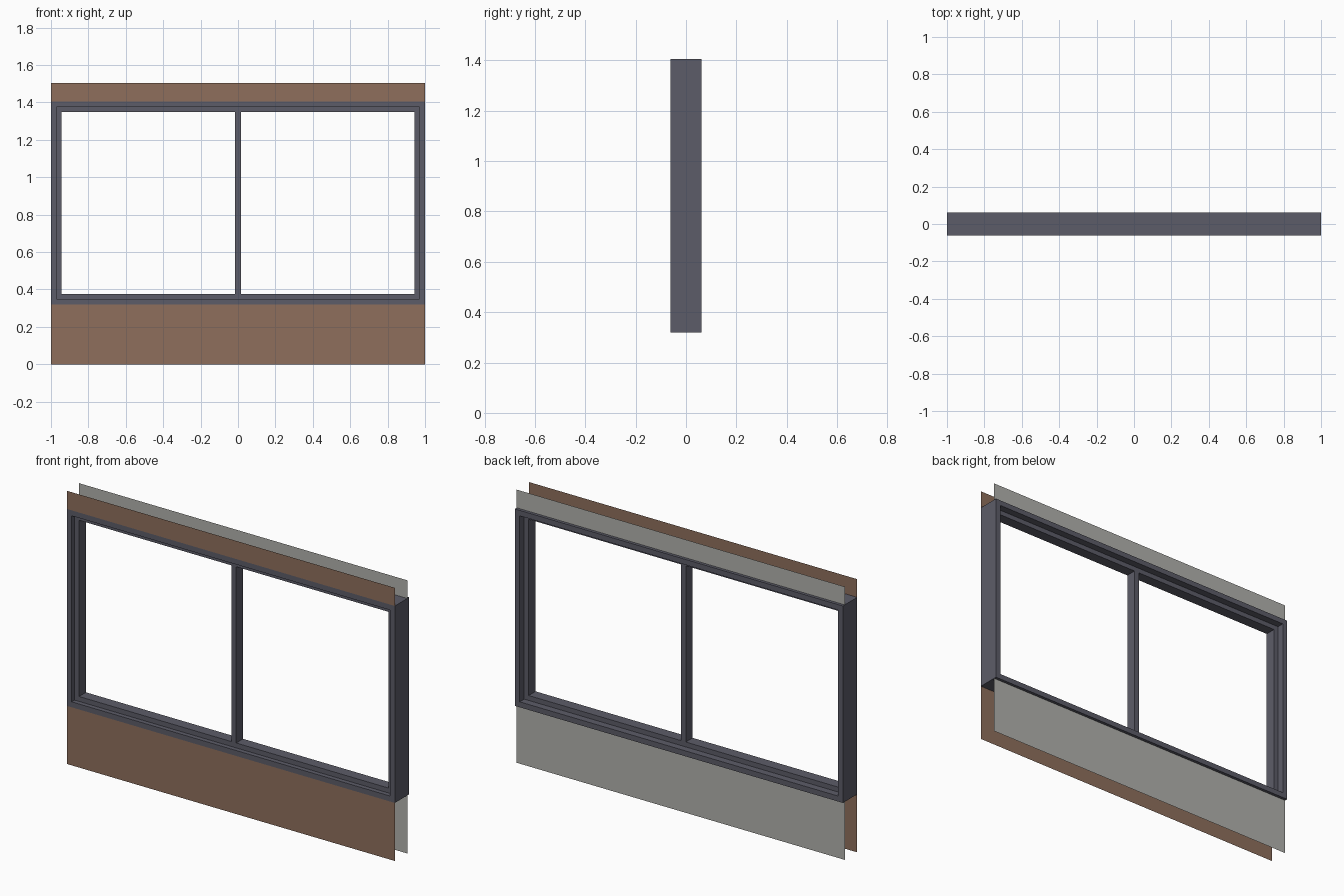
import bpy
import bmesh

if "Cube" in bpy.data.objects:
    bpy.data.objects.remove(bpy.data.objects["Cube"])


def material(name, colour):
    mat = bpy.data.materials.new(name)
    mat.use_nodes = True
    mat.diffuse_color = (*colour, 1)
    bsdf = next(n for n in mat.node_tree.nodes if n.type == "BSDF_PRINCIPLED")
    bsdf.inputs["Base Color"].default_value = (*colour, 1)
    return mat


def finish(name, bm, mat):
    mesh = bpy.data.meshes.new(name)
    bm.to_mesh(mesh)
    bm.free()
    mesh.materials.append(mat)
    obj = bpy.data.objects.new(name, mesh)
    bpy.context.collection.objects.link(obj)
    return obj


def rectangle(bm, half, bottom, top, y):
    corners = ((-half, bottom), (half, bottom), (half, top), (-half, top))
    return [bm.verts.new((x, y, z)) for x, z in corners]


def ring(name, half, bottom, top, width, front, back, mat):
    """Mitred rectangular frame: four loops bridged into a closed tube."""
    bm = bmesh.new()
    inner = (half - width, bottom + width, top - width)
    loops = [rectangle(bm, half, bottom, top, front),
             rectangle(bm, *inner, front),
             rectangle(bm, *inner, back),
             rectangle(bm, half, bottom, top, back)]
    for a, b in zip(loops, loops[1:] + loops[:1]):
        for i in range(4):
            j = (i + 1) % 4
            bm.faces.new((a[i], a[j], b[j], b[i]))
    bmesh.ops.recalc_face_normals(bm, faces=bm.faces)
    return finish(name, bm, mat)


def panel(name, bottom, top, y, mat):
    """Single-surface wall skin, facing away from the frame's centre."""
    bm = bmesh.new()
    verts = rectangle(bm, HALF, bottom, top, y)
    bm.faces.new(verts if y < 0 else verts[::-1])
    return finish(name, bm, mat)


frame_grey = material("slate frame", (0.108, 0.108, 0.14))
brown = material("outer wall brown", (0.275, 0.159, 0.107))
light_grey = material("inner wall grey", (0.445, 0.445, 0.418))

HALF, SILL, HEAD, TOP = 1.0, 0.32, 1.405, 1.505
DEPTH, RIM, SASH = 0.0625, 0.03, 0.027
SASH_FRONT, SASH_BACK = -0.037, 0.023

# Outer frame and the narrower sash set inside it
ring("outer_frame", HALF, SILL, HEAD, RIM, -DEPTH, DEPTH, frame_grey)
ring("inner_sash", HALF - RIM, SILL + RIM, HEAD - RIM, SASH,
     SASH_FRONT, SASH_BACK, frame_grey)

# Central mullion between the two openings
bm = bmesh.new()
bmesh.ops.create_cube(bm, size=1)
low, high = SILL + RIM + SASH, HEAD - RIM - SASH
bmesh.ops.scale(bm, vec=(0.03, SASH_BACK - SASH_FRONT, high - low), verts=bm.verts)
bmesh.ops.translate(bm, vec=(0, (SASH_FRONT + SASH_BACK) / 2, (low + high) / 2),
                    verts=bm.verts)
finish("mullion", bm, frame_grey)

# Wall skins below and above the frame, the inner one slightly recessed
for side, y, mat in (("outer", -DEPTH, brown), ("inner", 0.046, light_grey)):
    panel(side + "_wall_below", 0, SILL, y, mat)
    panel(side + "_wall_above", HEAD, TOP, y, mat)
